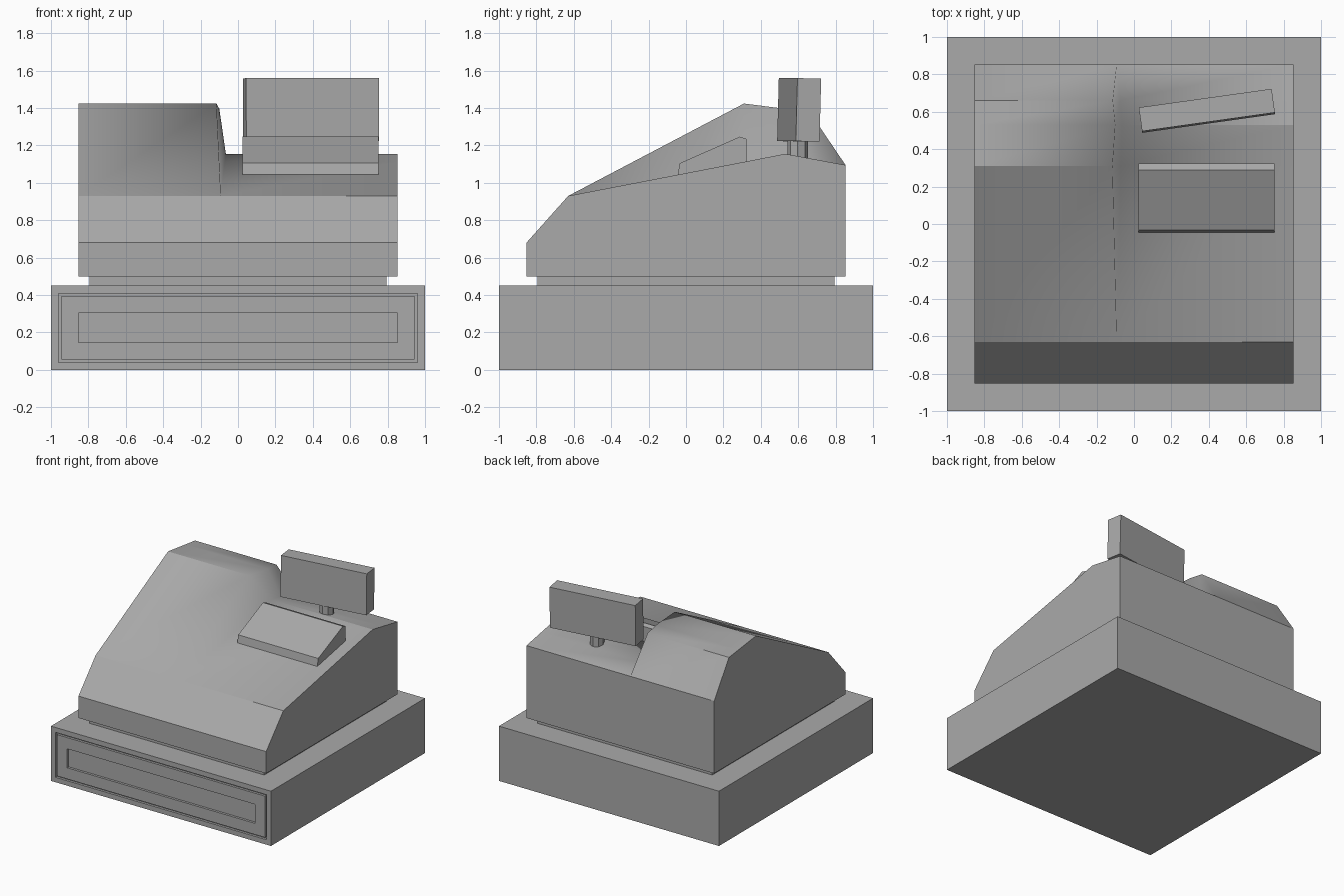
import bpy, bmesh
from math import radians
from mathutils import Vector, Matrix

if "Cube" in bpy.data.objects:
    bpy.data.objects.remove(bpy.data.objects["Cube"], do_unlink=True)

GREY = (0.4, 0.4, 0.4, 1)
grey = bpy.data.materials.new("plain_grey")
grey.use_nodes = True
grey.diffuse_color = GREY
grey.node_tree.nodes["Principled BSDF"].inputs["Base Color"].default_value = GREY


def finish(name, bm):
    bmesh.ops.recalc_face_normals(bm, faces=bm.faces)
    mesh = bpy.data.meshes.new(name)
    bm.to_mesh(mesh)
    bm.free()
    mesh.materials.append(grey)
    obj = bpy.data.objects.new(name, mesh)
    bpy.context.collection.objects.link(obj)
    return obj


def box_mesh(size, centre):
    bm = bmesh.new()
    bmesh.ops.create_cube(bm, size=1, matrix=Matrix.Translation(centre) @ Matrix.Diagonal((*size, 1)))
    return bm


def loft(sections):
    """Skin matching closed sections and cap both ends."""
    bm = bmesh.new()
    rings = [[bm.verts.new(p) for p in s] for s in sections]
    n = len(rings[0])
    for a, b in zip(rings, rings[1:]):
        for i in range(n):
            j = (i + 1) % n
            bm.faces.new((a[i], a[j], b[j], b[i]))
    bm.faces.new(rings[0])
    bm.faces.new(rings[-1])
    bmesh.ops.remove_doubles(bm, verts=bm.verts, dist=0.0001)
    return bm


# Cash drawer: a groove around the front panel, then a long pull slot
bm = box_mesh((2, 2, 0.45), (0, 0, 0.225))
front = min(bm.faces, key=lambda f: f.calc_center_median().y)
for margin, push in ((0.057, 0.02), (0.021, -0.02), (0.13, 0.02)):
    bmesh.ops.inset_individual(bm, faces=[front], thickness=margin)
    bmesh.ops.inset_individual(bm, faces=[front], thickness=0)
    bmesh.ops.translate(bm, verts=front.verts, vec=(0, push, 0))
finish("cash_drawer", bm)

# Plinth between drawer and body
finish("plinth", box_mesh((1.59, 1.59, 0.05), (0, 0, 0.475)))

# Body: low slope on one half, raised printer hump on the other
HALF = 0.853
low = [(-HALF, 0.5), (-HALF, 0.68), (-0.63, 0.93), (0.31, 1.112),
       (0.53, 1.155), (0.66, 1.131), (HALF, 1.095), (HALF, 0.5)]
high = low[:3] + [(0.31, 1.424), (0.53, 1.396), (0.66, 1.38)] + low[6:]
seam = -0.092
ridge_x = [seam] * 3 + [-0.115, -0.1, -0.113] + [seam] * 2
valley_x = [seam] * 3 + [-0.071, -0.065, -0.075] + [seam] * 2


def section(xs, profile):
    return [(x, y, z) for x, (y, z) in zip(xs, profile)]


bm = loft([section([-HALF] * 8, high), section(ridge_x, high),
           section(valley_x, low), section([HALF] * 8, low)])
bm.normal_update()
for f in bm.faces:
    f.smooth = True
for e in bm.edges:
    # only the ridge and valley of the hump blend softly
    along_seam = all(-0.13 < v.co.x < -0.05 for v in e.verts)
    e.smooth = along_seam
finish("register_body", bm)

# Sloping operator screen
wedge = [(-0.045, 1.04), (-0.033, 1.105), (0.288, 1.247), (0.323, 1.235), (0.323, 1.1)]
finish("operator_screen", loft([section([x] * 5, wedge) for x in (0.025, 0.752)]))

# Customer display, turned and leaning back slightly, on a faceted post
display = finish("customer_display", box_mesh((0.717, 0.128, 0.337), (0, 0, 0)))
display.location = (0.39, 0.605, 1.39)
display.rotation_euler = (radians(-1.5), 0, radians(8))

bm = bmesh.new()
bmesh.ops.create_cone(bm, cap_ends=True, segments=8, radius1=0.055, radius2=0.055, depth=0.15,
                      matrix=Matrix.Translation((0.39, 0.597, 1.17)))
finish("display_post", bm)
